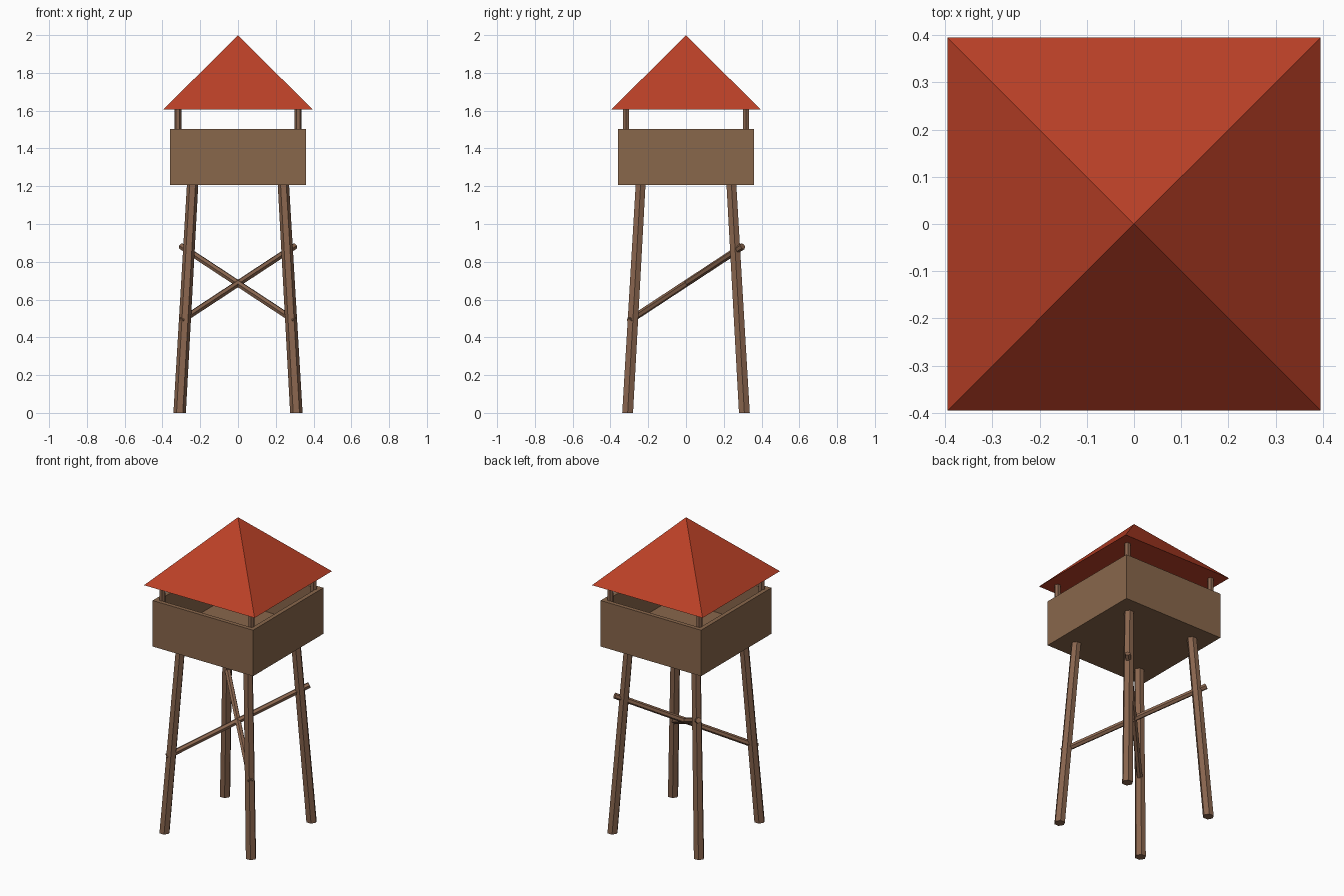
import bpy, bmesh, math
from mathutils import Vector, Quaternion

if "Cube" in bpy.data.objects:
    bpy.data.objects.remove(bpy.data.objects["Cube"])


def material(name, rgb):
    m = bpy.data.materials.new(name)
    m.diffuse_color = (*rgb, 1)
    m.use_nodes = True
    m.node_tree.nodes["Principled BSDF"].inputs["Base Color"].default_value = m.diffuse_color
    return m


wall_wood = material("wall_wood", (0.25, 0.135, 0.071))
timber = material("timber", (0.25, 0.13, 0.076))
roof_red = material("roof_red", (0.50, 0.052, 0.020))


def finish(bm, name, mat):
    bmesh.ops.recalc_face_normals(bm, faces=bm.faces)
    me = bpy.data.meshes.new(name)
    bm.to_mesh(me)
    bm.free()
    me.materials.append(mat)
    ob = bpy.data.objects.new(name, me)
    bpy.context.collection.objects.link(ob)
    return ob


def beam(name, a, b, ra, rb, mat, level_ends=True):
    """Six-sided beam from a to b."""
    a, b = Vector(a), Vector(b)
    turn = Quaternion() if level_ends else Vector((0, 0, 1)).rotation_difference(b - a)
    bm = bmesh.new()
    rings = []
    for p, r in ((a, ra), (b, rb)):
        rings.append([bm.verts.new(p + turn @ Vector((r * math.cos(k * math.pi / 3),
                                                      r * math.sin(k * math.pi / 3), 0)))
                      for k in range(6)])
    lo, hi = rings
    bm.faces.new(lo)
    bm.faces.new(hi)
    for k in range(6):
        j = (k + 1) % 6
        bm.faces.new((lo[k], lo[j], hi[j], hi[k]))
    return finish(bm, name, mat)


# Splayed legs and roof posts, one per corner
for sx, side in ((-1, "left"), (1, "right")):
    for sy, end in ((-1, "front"), (1, "back")):
        beam(f"leg_{end}_{side}", (0.309 * sx, 0.309 * sy, 0),
             (0.24 * sx, 0.24 * sy, 1.215), 0.033, 0.030, timber)
        beam(f"roof_post_{end}_{side}", (0.318 * sx, 0.318 * sy, 1.25),
             (0.318 * sx, 0.318 * sy, 1.61), 0.019, 0.019, timber)
    # Diagonal brace from low front leg to high opposite back leg
    beam(f"brace_{side}", (0.30 * sx, -0.30, 0.488), (-0.30 * sx, 0.30, 0.882),
         0.018, 0.018, timber, level_ends=False)

# Cabin: box with an open top, hollowed by inset and push-down
HALF, LOW, HIGH, RIM, FLOOR = 0.359, 1.206, 1.503, 0.038, 1.255
bm = bmesh.new()
bmesh.ops.create_cube(bm, size=1)
for v in bm.verts:
    v.co = (v.co.x * 2 * HALF, v.co.y * 2 * HALF, HIGH if v.co.z > 0 else LOW)
top = max(bm.faces, key=lambda f: f.calc_center_median().z)
bmesh.ops.inset_region(bm, faces=[top], thickness=RIM)
well = bmesh.ops.extrude_discrete_faces(bm, faces=[top])["faces"][0]
for v in well.verts:
    v.co.z = FLOOR
finish(bm, "cabin", wall_wood)

# Pyramid roof with closed underside
bm = bmesh.new()
base = [bm.verts.new((0.395 * x, 0.395 * y, 1.606))
        for x, y in ((-1, -1), (1, -1), (1, 1), (-1, 1))]
peak = bm.verts.new((0, 0, 2.0))
bm.faces.new(base)
for k in range(4):
    bm.faces.new((base[k], base[(k + 1) % 4], peak))
finish(bm, "roof", roof_red)
